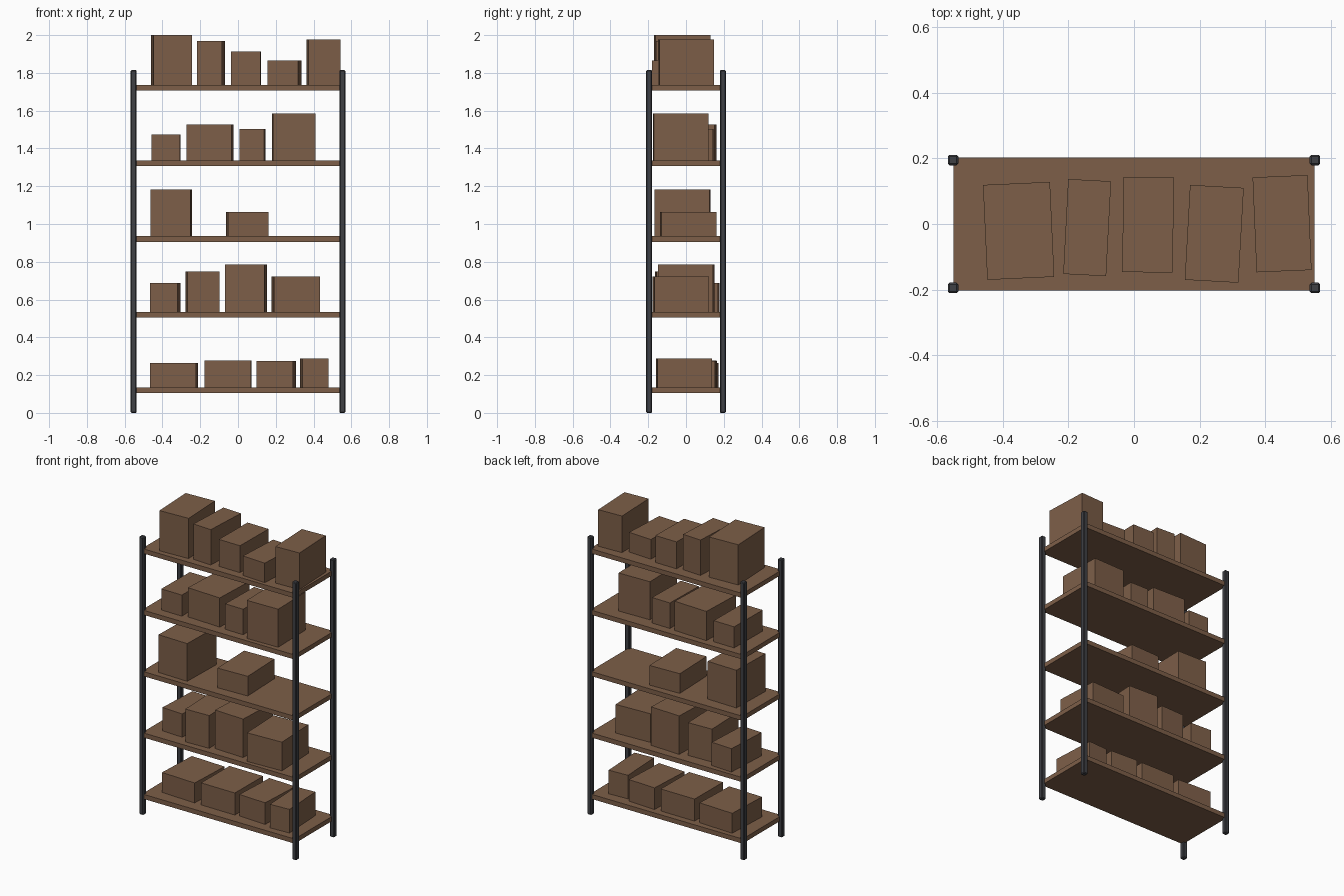
import bpy
import math

if "Cube" in bpy.data.objects:
    bpy.data.objects.remove(bpy.data.objects["Cube"])

def material(name, rgb):
    m = bpy.data.materials.new(name)
    m.diffuse_color = (*rgb, 1)
    m.use_nodes = True
    m.node_tree.nodes["Principled BSDF"].inputs["Base Color"].default_value = m.diffuse_color
    return m

BROWN = material("cardboard brown", (0.205, 0.113, 0.065))
STEEL = material("dark steel", (0.050, 0.052, 0.060))

def block(name, centre, size, mat, angle=0.0, bevel=0.0):
    bpy.ops.mesh.primitive_cube_add(size=1, location=centre)
    ob = bpy.context.object
    ob.name = name
    ob.scale = size
    bpy.ops.object.transform_apply(location=False, rotation=False, scale=True)
    ob.rotation_euler.z = math.radians(angle)
    ob.data.materials.append(mat)
    if bevel:
        mod = ob.modifiers.new("chamfer", 'BEVEL')
        mod.width = bevel
        mod.segments = 1
    return ob

# Four chamfered uprights
POST_H = 1.815
for sx, side in ((-1, "left"), (1, "right")):
    for sy, face in ((-1, "front"), (1, "back")):
        block(f"{face}_{side}_post", (sx * 0.5525, sy * 0.195, POST_H / 2),
              (0.032, 0.032, POST_H), STEEL, bevel=0.005)

# Shelves, evenly spaced
SHELF_T = 0.03
tops = [0.134 + 0.4008 * i for i in range(5)]
for i, z in enumerate(tops):
    block(f"shelf_{i + 1}", (0, 0, z - SHELF_T / 2), (1.102, 0.406, SHELF_T), BROWN)

# Boxes per shelf: left x, right x, y centre, top z, turn in degrees
DEPTH = 0.29
rows = [
    [(-.467, -.211, .022, .264, -2.5), (-.177, .071, .015, .278, -.5),
     (.098, .306, .014, .275, -3), (.327, .478, -.010, .288, 3)],
    [(-.467, -.304, .028, .687, -3), (-.277, -.098, -.015, .749, 2),
     (-.069, .153, .002, .786, -2.5), (.177, .435, -.028, .722, 2.5)],
    [(-.462, -.243, -.019, 1.182, -1.5), (-.063, .161, .012, 1.064, 2)],
    [(-.457, -.304, .005, 1.474, -.7), (-.272, -.024, .012, 1.527, -2.3),
     (.008, .145, .0, 1.503, -1.2), (.180, .410, -.028, 1.585, 1.2)],
    [(-.461, -.2435, -.021, 2.0, 2.6), (-.216, -.070, -.011, 1.968, -3),
     (-.036, .122, -.0025, 1.913, -.8), (.155, .335, -.030, 1.865, -3.2),
     (.362, .542, .001, 1.976, 2.4)],
]
for i, (base, row) in enumerate(zip(tops, rows)):
    for j, (x0, x1, y, top, turn) in enumerate(row):
        a = math.radians(abs(turn))
        width = (x1 - x0 - DEPTH * math.sin(a)) / math.cos(a)
        block(f"box_{i + 1}_{j + 1}", ((x0 + x1) / 2, y, (base + top) / 2),
              (width, DEPTH, top - base), BROWN, angle=turn)
